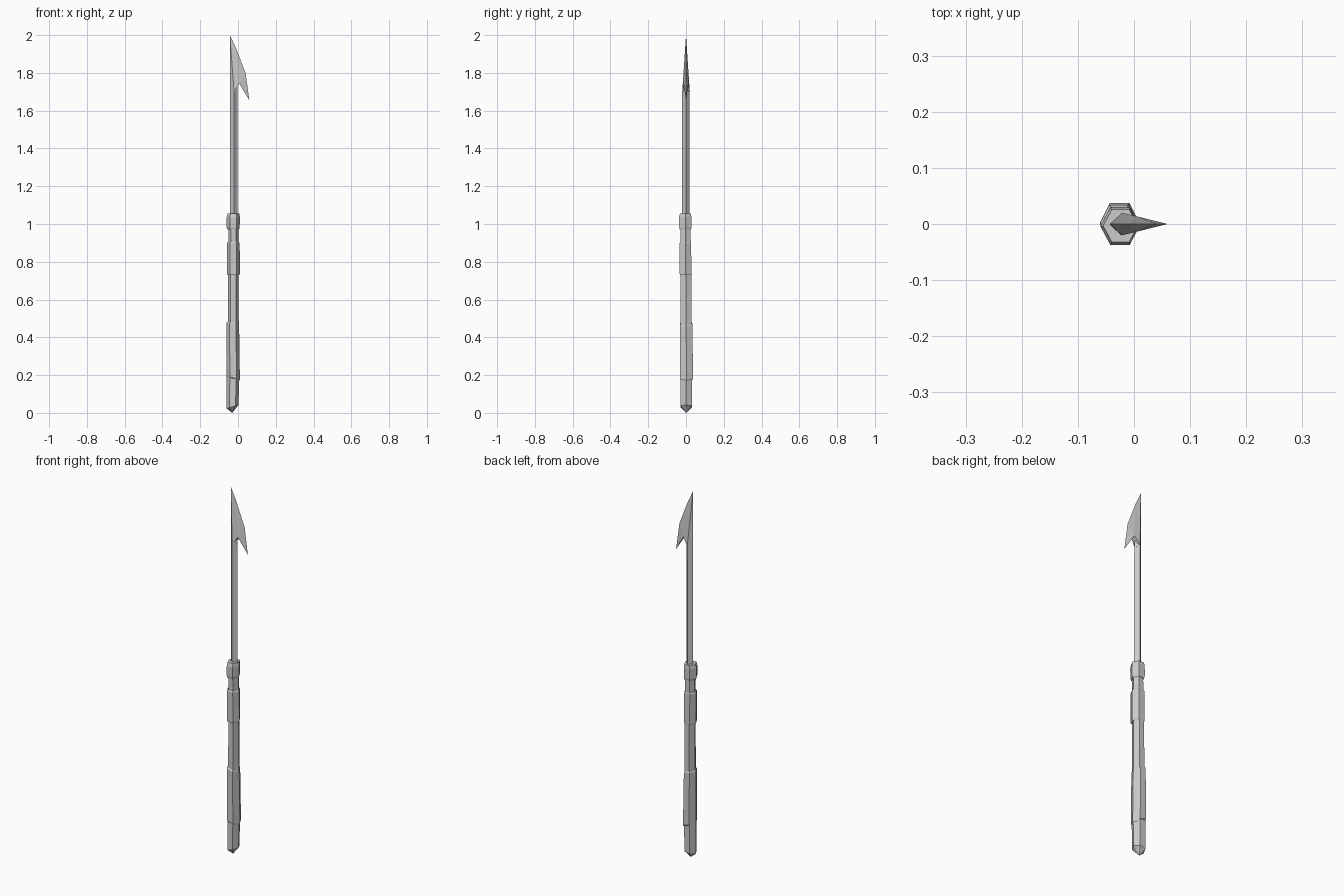
import bpy, bmesh
from math import sin, cos, pi

if "Cube" in bpy.data.objects:
    bpy.data.objects.remove(bpy.data.objects["Cube"])


def finish(name, bm):
    bmesh.ops.recalc_face_normals(bm, faces=bm.faces)
    me = bpy.data.meshes.new(name)
    bm.to_mesh(me)
    bm.free()
    ob = bpy.data.objects.new(name, me)
    bpy.context.collection.objects.link(ob)
    return ob


def loft(name, rings, sides=6, tip=None):
    """Rings are (z, xmin, xmax, ymin, ymax, tilt); tilt is the z rise from left to right."""
    bm = bmesh.new()
    loops = []
    for z, x0, x1, y0, y1, tilt in rings:
        cx, cy, rx, ry = (x0 + x1) / 2, (y0 + y1) / 2, (x1 - x0) / 2, (y1 - y0) / 2
        if sides == 6:
            ry /= sin(pi / 3)
        loops.append([bm.verts.new((cx + rx * cos(a), cy + ry * sin(a), z + tilt / 2 * cos(a)))
                      for a in (2 * pi * i / sides for i in range(sides))])
    for a, b in zip(loops, loops[1:]):
        for i in range(sides):
            j = (i + 1) % sides
            bm.faces.new((a[i], a[j], b[j], b[i]))
    if tip:
        t = bm.verts.new(tip)
        for i in range(sides):
            bm.faces.new((t, loops[0][(i + 1) % sides], loops[0][i]))
    else:
        bm.faces.new(loops[0])
    bm.faces.new(loops[-1])
    return finish(name, bm)


def wrap(name, z0, z1, low, high, tilt0, tilt1, c=0.006, inset=0.004):
    """A sleeve with small chamfers at both ends."""
    def shrink(s):
        return (s[0] + inset, s[1] - inset, s[2] + inset, s[3] - inset)
    return loft(name, [(z0, *shrink(low), tilt0), (z0 + c, *low, tilt0),
                       (z1 - c, *high, tilt1), (z1, *shrink(high), tilt1)])


# Handle core with pointed pommel
loft("handle", [(0.033, -0.060, 0.003, -0.029, 0.031, 0.018),
                (0.18, -0.060, 0.006, -0.030, 0.032, 0.0),
                (0.48, -0.054, 0.004, -0.028, 0.030, 0.0),
                (0.74, -0.053, 0.003, -0.028, 0.028, 0.0),
                (0.98, -0.050, 0.003, -0.028, 0.024, 0.0)], tip=(-0.031, 0.002, 0))

# Grip wraps and collar
wrap("lower_grip", 0.18, 0.475, (-0.061, 0.010, -0.033, 0.037), (-0.061, 0.006, -0.032, 0.034), -0.02, -0.015)
wrap("upper_grip", 0.73, 0.905, (-0.059, 0.010, -0.034, 0.029), (-0.059, 0.009, -0.034, 0.027), 0, 0)
loft("collar", [(0.970, -0.056, 0.006, -0.033, 0.026, 0), (0.982, -0.060, 0.009, -0.036, 0.029, 0),
                (1.035, -0.060, 0.010, -0.037, 0.029, 0), (1.055, -0.055, 0.007, -0.032, 0.026, 0)])

# Diamond shaft
loft("shaft", [(1.0, -0.043, -0.002, -0.021, 0.019, 0),
               (1.70, -0.043, -0.002, -0.020, 0.019, 0)], sides=4)

# Barbed blade: back edge, two ridges, cutting edge and barb
bm = bmesh.new()
tip, p1, p2, barb, back = [bm.verts.new((x, 0, z)) for x, z in
                           ((-0.043, 2.0), (-0.010, 1.93), (0.040, 1.80), (0.060, 1.655), (-0.043, 1.70))]
mids, notches = [], []
for s in (-1, 1):
    m = bm.verts.new((-0.021, s * 0.020, 1.70))
    n = bm.verts.new((0.008, s * 0.013, 1.742))
    mids.append(m)
    notches.append(n)
    for f in ((back, m, tip), (tip, m, p1), (m, n, p1), (n, p2, p1), (n, barb, p2)):
        bm.faces.new(f)
bm.faces.new((mids[0], mids[1], notches[1], notches[0]))
bm.faces.new((notches[0], notches[1], barb))
bm.faces.new((mids[0], back, mids[1]))
finish("barbed_blade", bm)

# Front corner of the shaft running up into the notch
loft("shaft_top", [(1.69, -0.040, -0.003, -0.019, 0.019, 0),
                   (1.715, -0.040, -0.003, -0.015, 0.015, 0.02)], sides=4)
